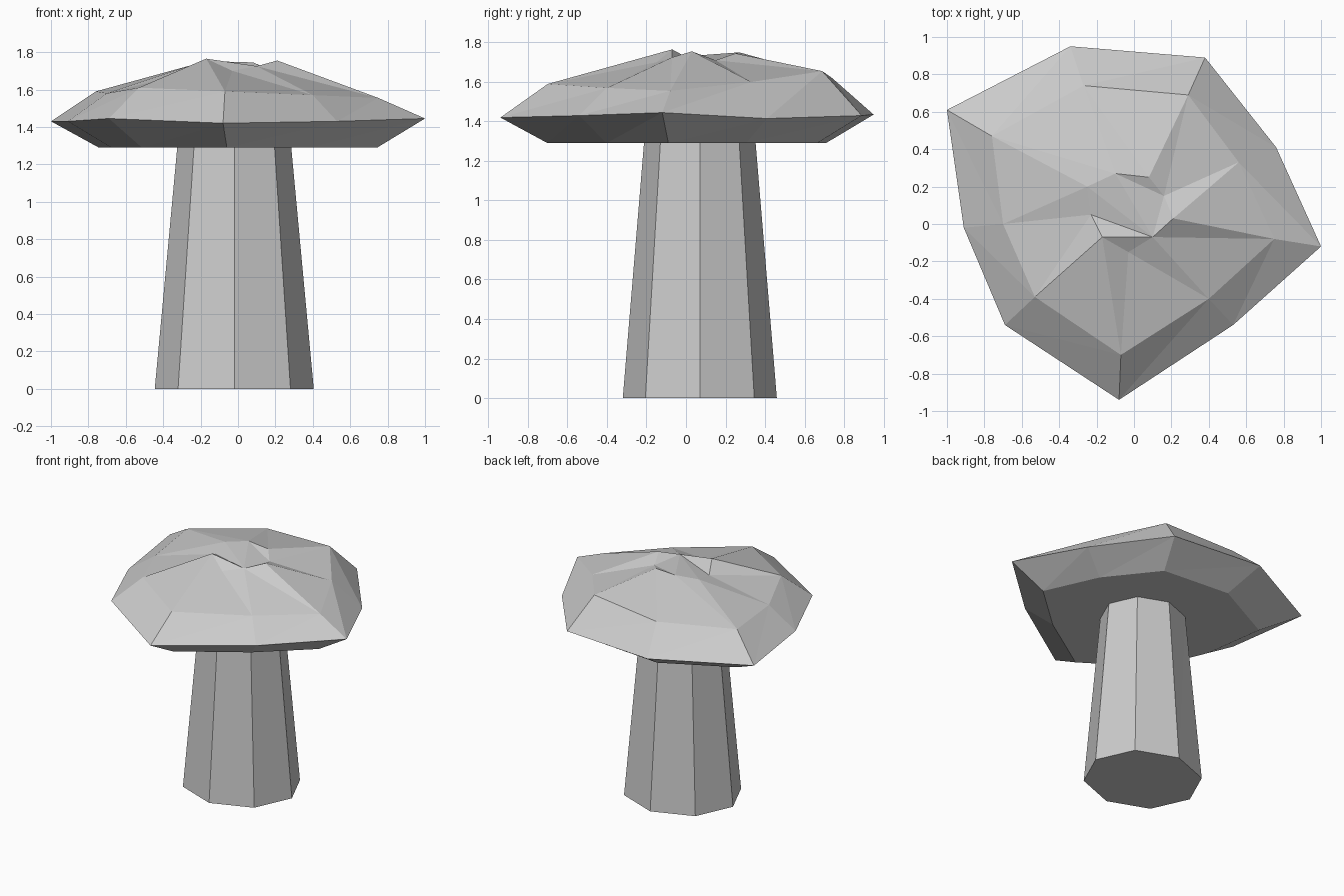
import bpy, bmesh, math

if "Cube" in bpy.data.objects:
    bpy.data.objects.remove(bpy.data.objects["Cube"])

grey = bpy.data.materials.new("stone grey")
grey.diffuse_color = (0.6, 0.6, 0.6, 1)
grey.use_nodes = True
grey.node_tree.nodes["Principled BSDF"].inputs["Base Color"].default_value = grey.diffuse_color


def finish(name, bm):
    bmesh.ops.recalc_face_normals(bm, faces=bm.faces)
    mesh = bpy.data.meshes.new(name)
    bm.to_mesh(mesh)
    bm.free()
    mesh.materials.append(grey)
    obj = bpy.data.objects.new(name, mesh)
    bpy.context.collection.objects.link(obj)
    return obj


def loft(bm, rings, diagonals=()):
    """Bridge equal rings; diagonals lists rings whose quads split the other way."""
    loops = [[bm.verts.new(p) for p in r] for r in rings]
    n = len(loops[0])
    for k, (lo, up) in enumerate(zip(loops, loops[1:])):
        for i in range(n):
            j = (i + 1) % n
            if k in diagonals:
                bm.faces.new((lo[i], lo[j], up[i]))
                bm.faces.new((lo[j], up[j], up[i]))
            else:
                bm.faces.new((lo[i], lo[j], up[j]))
                bm.faces.new((lo[i], up[j], up[i]))
    bm.faces.new(loops[0][::-1])
    return loops


# Stem: tapered octagon
def octagon(rx, ry, z):
    return [(-0.02 + rx * math.cos(i * math.pi / 4),
             0.07 + ry * math.sin(i * math.pi / 4), z) for i in range(8)]


bm = bmesh.new()
sides = loft(bm, [octagon(0.425, 0.39, 0), octagon(0.303, 0.281, 1.31)])
bm.faces.new(sides[-1])
finish("stem", bm)

# Cap: irregular nine-sided rings from the underside to the crumpled crown
rim = [(-1, .61, 1.43), (-.91, -.02, 1.43), (-.69, -.54, 1.445),
       (-.08, -.94, 1.42), (.53, -.54, 1.43), (1, -.12, 1.445),
       (.76, .41, 1.415), (.38, .89, 1.43), (-.34, .95, 1.435)]
under = [(x * 0.745, y * 0.745, 1.29) for x, y, z in rim]
shoulder = [(-.76, .47, 1.59), (-.70, 0, 1.58), (-.53, -.39, 1.61),
            (-.07, -.70, 1.59), (.40, -.40, 1.57), (.75, -.08, 1.555),
            (.56, .33, 1.60), (.29, .69, 1.655), (-.27, .74, 1.62)]
crown = [(-.25, .20, 1.73), (-.23, .05, 1.70), (-.17, -.07, 1.765),
         (-.03, -.15, 1.70), (.10, -.07, 1.725), (.21, .03, 1.755),
         (.16, .15, 1.71), (.08, .25, 1.745), (-.10, .27, 1.75)]
bm = bmesh.new()
loops = loft(bm, [under, rim, shoulder, crown], diagonals=(2,))
a, b, c, d, e, f, g, h, i = loops[-1]
# Crown folds: low crease behind the front ridge, dip beside the back ridge
for tri in ((b, c, e), (c, d, e), (a, b, e), (a, e, i),
            (e, f, g), (e, g, i), (g, h, i)):
    bm.faces.new(tri)
finish("cap", bm)
